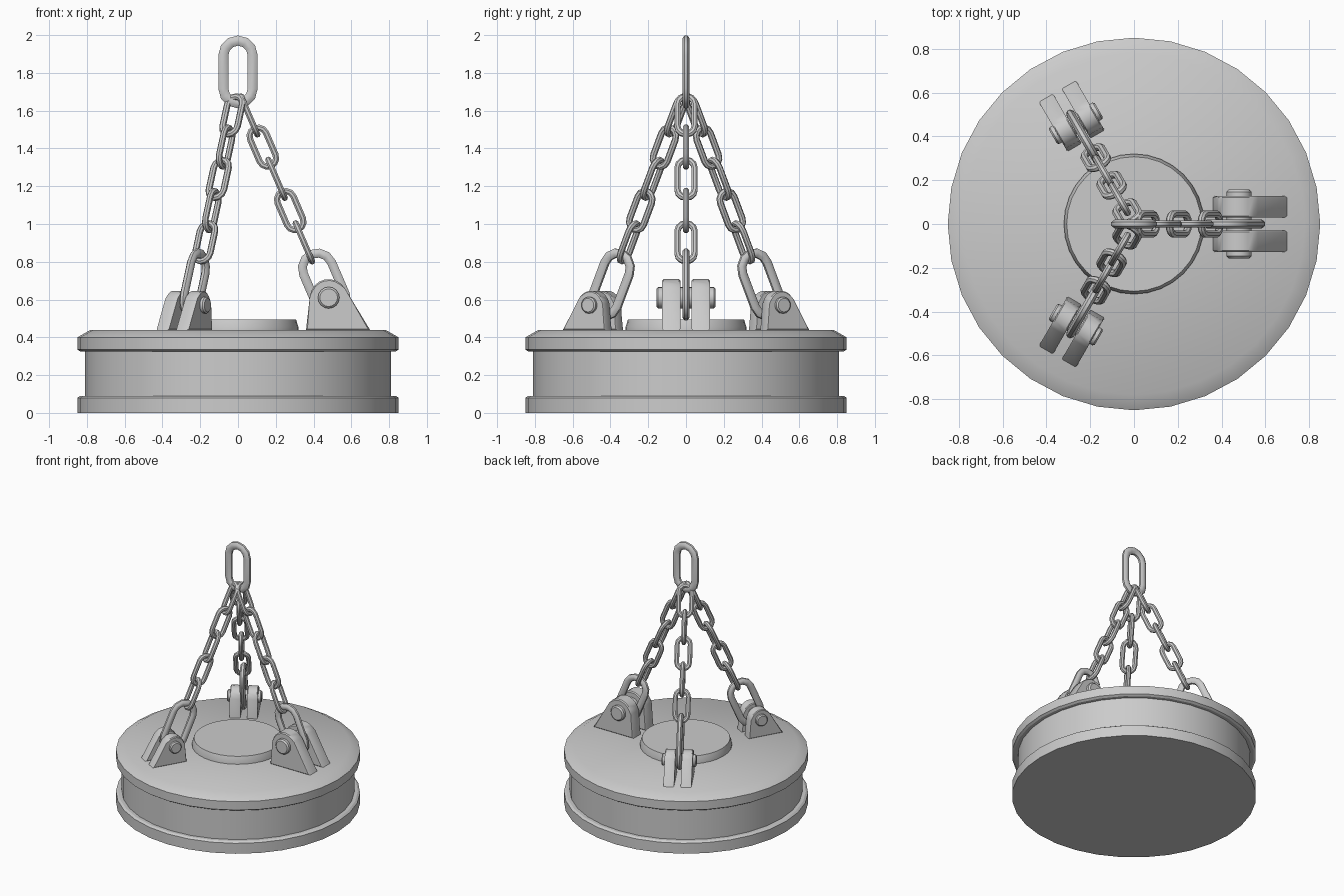
import bpy, bmesh
from math import sin, cos, pi, radians, atan2
from mathutils import Matrix, Vector

if "Cube" in bpy.data.objects:
    bpy.data.objects.remove(bpy.data.objects["Cube"])


def finish(name, bm, smooth=30):
    bmesh.ops.recalc_face_normals(bm, faces=bm.faces)
    me = bpy.data.meshes.new(name)
    bm.to_mesh(me)
    bm.free()
    ob = bpy.data.objects.new(name, me)
    bpy.context.collection.objects.link(ob)
    bpy.ops.object.select_all(action='DESELECT')
    ob.select_set(True)
    bpy.context.view_layer.objects.active = ob
    bpy.ops.object.shade_smooth_by_angle(angle=radians(smooth))
    return ob


def bridge(bm, rings, closed=False):
    n = len(rings[0])
    for k in range(len(rings) if closed else len(rings) - 1):
        a, b = rings[k], rings[(k + 1) % len(rings)]
        for i in range(n):
            j = (i + 1) % n
            bm.faces.new((a[i], a[j], b[j], b[i]))


def lathe(name, profile, mat=Matrix(), n=32):
    """Revolve (radius, height) points and cap both ends."""
    bm = bmesh.new()
    rings = [[bm.verts.new(mat @ Vector((r * cos(2 * pi * i / n), r * sin(2 * pi * i / n), z)))
              for i in range(n)] for r, z in profile]
    bridge(bm, rings)
    bm.faces.new(rings[0])
    bm.faces.new(rings[-1])
    return finish(name, bm)


def link(name, mat, length, width, wire_in, wire_out, seg=6, sides=8):
    """Stadium-shaped chain link lying in local XZ, long axis Z."""
    bm = bmesh.new()
    r = width / 2 - wire_in
    h = length / 2 - width / 2
    rings = []
    for end in (0, 1):
        for s in range(seg + 1):
            a = pi * end + pi * s / seg
            d = Vector((cos(a), 0, sin(a)))
            c = d * r + Vector((0, 0, h if end == 0 else -h))
            rings.append([bm.verts.new(mat @ (c + d * wire_in * cos(t) + Vector((0, wire_out * sin(t), 0))))
                          for t in [2 * pi * (k + .5) / sides for k in range(sides)]])
    bridge(bm, rings, True)
    return finish(name, bm, 40)


def lug_plate(name, mat, y0, y1):
    """Rounded ear with a sloping outer side, profile relative to its outer foot."""
    pts = [(0, 0), (-.34, 0)]
    for k in range(9):
        a = radians(173.5 - (173.5 - 31.2) * k / 8)
        pts.append((-.22 + .1 * cos(a), .17 + .1 * sin(a)))
    bm = bmesh.new()
    rings = [[bm.verts.new((x, y, z)) for x, z in pts] for y in (y0, y1)]
    bridge(bm, rings)
    caps = [bm.faces.new(r) for r in rings]
    bmesh.ops.bevel(bm, geom=list({e for f in caps for e in f.edges}), offset=.007,
                    segments=1, affect='EDGES')
    bm.transform(mat)
    return finish(name, bm)


# magnet body and raised centre cover
lathe("magnet_body", [(.85, 0), (.85, .08), (.835, .09), (.81, .09), (.81, .325),
                      (.835, .325), (.85, .335), (.85, .40), (.78, .44)])
lathe("centre_cover", [(.32, .43), (.32, .455), (.307, .495)])

# top lifting link
link("lifting_link", Matrix.Translation((0, 0, 1.805)), .39, .213, .029, .021)

# three legs: lug, pin and chain
for leg in range(3):
    turn = Matrix.Rotation(leg * 2 * pi / 3, 4, 'Z')
    size = 1 if leg == 0 else .77
    base = turn @ Matrix.Translation((.70, 0, .438)) @ Matrix.Scale(size, 4)
    for side, y0, y1 in (("left", .03, .127), ("right", -.127, -.03)):
        lug_plate(f"lug_{leg}_{side}", base, y0, y1)
    lathe(f"lug_pin_{leg}", [(.047, -.157), (.057, -.147), (.057, .147), (.047, .157)],
          base @ Matrix.Translation((-.22, 0, .172)) @ Matrix.Rotation(pi / 2, 4, 'X'), 16)

    # five small links alternating by a quarter turn, then the large end link
    tilt = Matrix.Rotation(-atan2(.0725, .168), 4, 'Y')
    for k in range(5):
        place = turn @ Matrix.Translation((.059 + .0725 * k, 0, 1.575 - .168 * k)) @ tilt
        if k % 2 == 0:
            place = place @ Matrix.Rotation(pi / 2, 4, 'Z')
        link(f"chain_{leg}_link_{k}", place, .253, .127, .018, .017)
    link(f"chain_{leg}_end_link", turn @ Matrix.Translation((.458, 0, .68)) @ tilt,
         .40, .213, .026, .021)
